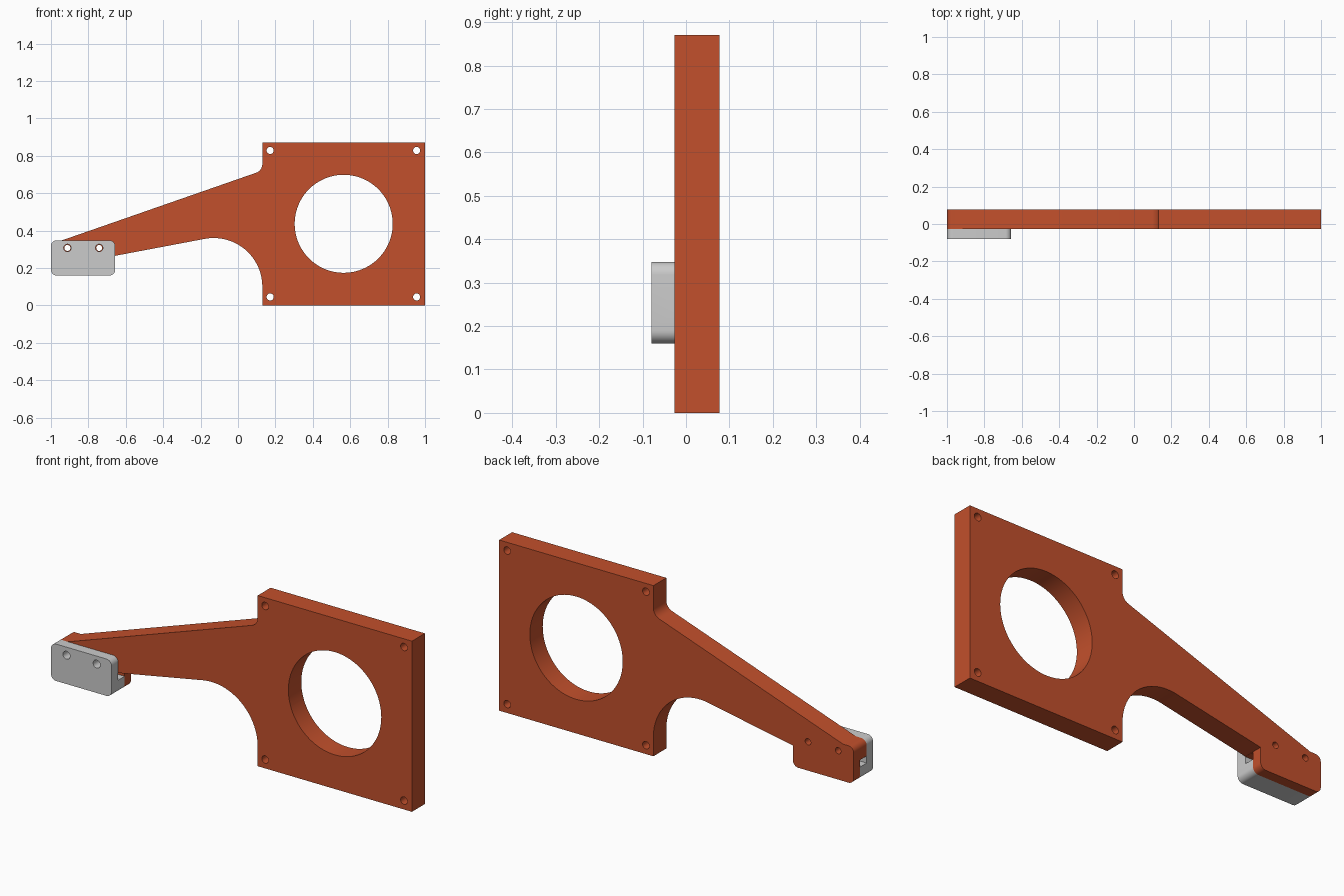
import bpy, bmesh
from math import sin, cos, radians

if "Cube" in bpy.data.objects:
    bpy.data.objects.remove(bpy.data.objects["Cube"])

FRONT, BACK = -0.027, 0.077      # arm thickness in y
CLAMP_FRONT, STEP = -0.079, 0.025


def arc(cx, cz, r, a0, a1, n=8):
    angles = [radians(a0 + (a1 - a0) * i / n) for i in range(n + 1)]
    return [(cx + r * cos(a), cz + r * sin(a)) for a in angles]


def prism(name, pts, y0, y1):
    """Extrude an x-z outline from y0 to y1."""
    bm = bmesh.new()
    face = bm.faces.new([bm.verts.new((x, y0, z)) for x, z in pts])
    ext = bmesh.ops.extrude_face_region(bm, geom=[face])
    moved = [v for v in ext["geom"] if isinstance(v, bmesh.types.BMVert)]
    bmesh.ops.translate(bm, vec=(0, y1 - y0, 0), verts=moved)
    bmesh.ops.recalc_face_normals(bm, faces=bm.faces)
    me = bpy.data.meshes.new(name)
    bm.to_mesh(me)
    bm.free()
    ob = bpy.data.objects.new(name, me)
    bpy.context.collection.objects.link(ob)
    return ob


def rect(x0, x1, z0, z1):
    return [(x0, z0), (x1, z0), (x1, z1), (x0, z1)]


def hole(x, z, r, n=32):
    return prism("hole_cutter", arc(x, z, r, 0, 360, n)[:-1], -0.3, 0.3)


def cut(ob, cutters):
    """Subtract the cutters, apply, remove them and smooth the curved walls."""
    bpy.ops.object.select_all(action='DESELECT')
    bpy.context.view_layer.objects.active = ob
    ob.select_set(True)
    for c in cutters:
        c.hide_render = True
        m = ob.modifiers.new("cut", 'BOOLEAN')
        m.operation, m.solver, m.object = 'DIFFERENCE', 'EXACT', c
        bpy.ops.object.modifier_apply(modifier=m.name)
        bpy.data.objects.remove(c, do_unlink=True)
    bpy.ops.object.shade_smooth_by_angle(angle=radians(30))


# Clamp footprint shared by both parts
X0, X1, Z0, Z1, R = -1.0, -0.657, 0.16, 0.348, 0.03
top_left = arc(X0 + R, Z1 - R, R, 90, 180)
bottom = arc(X0 + R, Z0 + R, R, 180, 270) + arc(X1 - R, Z0 + R, R, 270, 360)
top_right = arc(X1 - R, Z1 - R, R, 0, 90)
screws = [(-0.912, 0.307), (-0.742, 0.307)]

# Motor plate with tapered arm and end pad
outline = [(1, 0), (1, 0.87), (0.13, 0.87)]
outline += arc(0.08, 0.756, 0.05, 0, -70.8)            # upper fillet
outline += [(-0.94, Z1)] + top_left + bottom + [(X1, 0.265)]
outline += arc(-0.13, 0.10, 0.26, 101, 0, 32)          # round relief under the arm
outline += [(0.13, 0)]
arm = prism("bracket_arm", outline, FRONT, BACK)
cutters = [hole(0.565, 0.436, 0.262, 96)]
cutters += [hole(x, z, 0.019) for x in (0.172, 0.955) for z in (0.045, 0.828)]
cutters += [hole(x, z, 0.016) for x, z in screws]
cutters.append(prism("recess_cutter", rect(-1.1, -0.65, 0.1, 0.264), -0.2, STEP))
cut(arm, cutters)
mat = bpy.data.materials.new("orange")
mat.diffuse_color = (0.54, 0.08, 0.025, 1)
mat.use_nodes = True
mat.node_tree.nodes["Principled BSDF"].inputs["Base Color"].default_value = mat.diffuse_color
arm.data.materials.clear()
arm.data.materials.append(mat)

# Clamp with a lower lip reaching into the recess, leaving a slot above it
clamp = prism("clamp", top_left + bottom + top_right, CLAMP_FRONT, STEP)
cutters = [prism("step_cutter", rect(-1.1, -0.5, 0.228, 0.5), FRONT, 0.2)]
cutters += [hole(x, z, 0.02) for x, z in screws]
cut(clamp, cutters)
